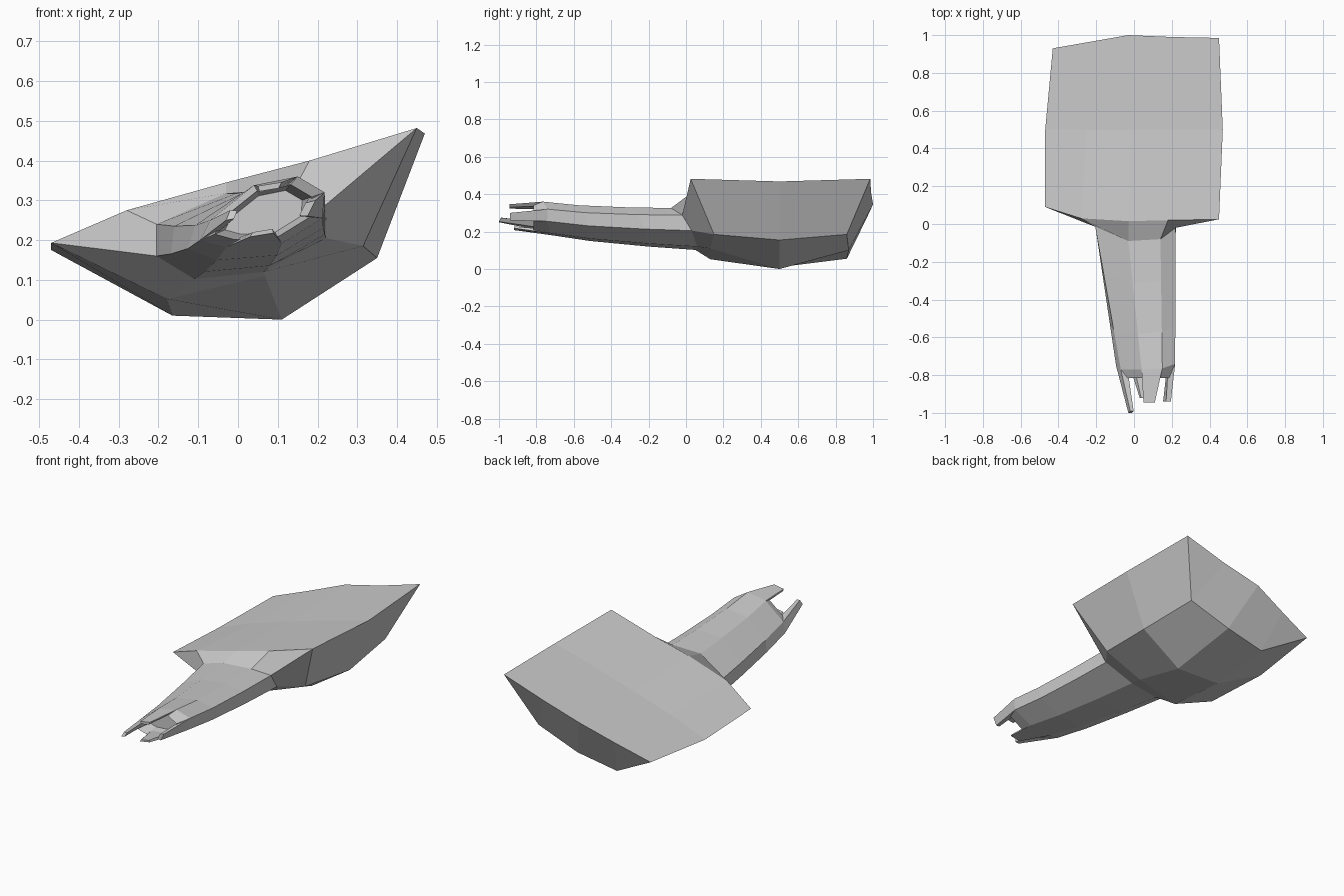
import bpy, bmesh
from mathutils import Vector

if "Cube" in bpy.data.objects:
    bpy.data.objects.remove(bpy.data.objects["Cube"])

bm = bmesh.new()

def ring(pts):
    return [bm.verts.new(p) for p in pts]

def bridge(a, b):
    n = len(a)
    for i in range(n):
        j = (i + 1) % n
        bm.faces.new((a[i], a[j], b[j], b[i]))

def finish(name):
    global bm
    bmesh.ops.recalc_face_normals(bm, faces=bm.faces)
    me = bpy.data.meshes.new(name)
    bm.to_mesh(me)
    bm.free()
    ob = bpy.data.objects.new(name, me)
    bpy.context.collection.objects.link(ob)
    bm = bmesh.new()

# Ring order: left low, left top, top left, top right, right top, right low, bottom right, bottom left
back = ring([(-.43, .93, .20), (-.23, .965, .27), (-.03, 1, .345), (.20, .99, .405),
             (.45, .985, .482), (.32, .86, .185), (.07, .87, .10), (-.17, .86, .055)])
mid = ring([(-.47, .5, .175), (-.25, .5, .26), (-.02, .5, .33), (.20, .5, .395),
            (.47, .5, .468), (.35, .5, .155), (.11, .5, 0), (-.165, .5, .01)])
front = ring([(-.47, .09, .193), (-.28, .03, .275), (-.03, .015, .345), (.18, .02, .40),
              (.45, .025, .482), (.315, .15, .185), (.068, .13, .11), (-.18, .13, .052)])
neck_pts = [(-.205, -.01, .16), (-.205, -.015, .24), (-.03, -.09, .318), (.14, -.08, .326),
            (.22, -.02, .288), (.222, .03, .205), (.065, .06, .12), (-.11, .05, .102)]
end_pts = [(-.095, -.75, .20), (-.07, -.77, .25), (.04, -.77, .338), (.15, -.765, .36),
           (.218, -.74, .32), (.212, -.74, .255), (.11, -.73, .192), (-.03, -.73, .182)]

# Body and neck in one skin
neck = ring(neck_pts)
loops = [back, mid, front, neck]
for t, dz in ((.33, -.008), (.72, -.010)):
    loops.append(ring([Vector(a).lerp(Vector(b), t) + Vector((0, 0, dz))
                       for a, b in zip(neck_pts, end_pts)]))
end = ring(end_pts)
loops.append(end)
for a, b in zip(loops, loops[1:]):
    bridge(a, b)
for idx in ((0, 1, 7), (1, 2, 6, 7), (2, 3, 5, 6), (3, 4, 5)):
    bm.faces.new([back[i] for i in idx])

# Rim and recessed mouth
c = Vector((.07, -.75, .268))
def inset(s, y):
    r = []
    for p in end_pts:
        q = c.lerp(Vector(p), s)
        q.y = y
        r.append(q)
    return ring(r)
lip, floor = inset(.78, -.815), inset(.62, -.74)
bridge(end, lip)
bridge(lip, floor)
bm.faces.new(floor)
finish("body_and_neck")

# Prongs growing from alternate sides of the rim
def prong(name, i, j, tip_a, tip_b, depth=.75):
    a, b = Vector(end_pts[i]), Vector(end_pts[j])
    tips = [Vector(tip_a), Vector(tip_b)]
    root = ring([a, b, c.lerp(b, depth), c.lerp(a, depth)])
    inner = [t + (Vector((c.x, t.y, c.z)) - t) * .2 for t in tips]
    tip = ring([tips[0], tips[1], inner[1], inner[0]])
    bridge(root, tip)
    bm.faces.new(root)
    bm.faces.new(tip)
    finish(name)

prong("top_prong", 2, 3, (.05, -.945, .336), (.11, -.945, .346))
prong("right_prong", 4, 5, (.195, -.94, .30), (.175, -.94, .26))
prong("bottom_prong", 6, 7, (.09, -.92, .218), (.03, -.92, .208))
prong("left_prong", 0, 1, (-.03, -1, .25), (-.02, -.99, .275))
